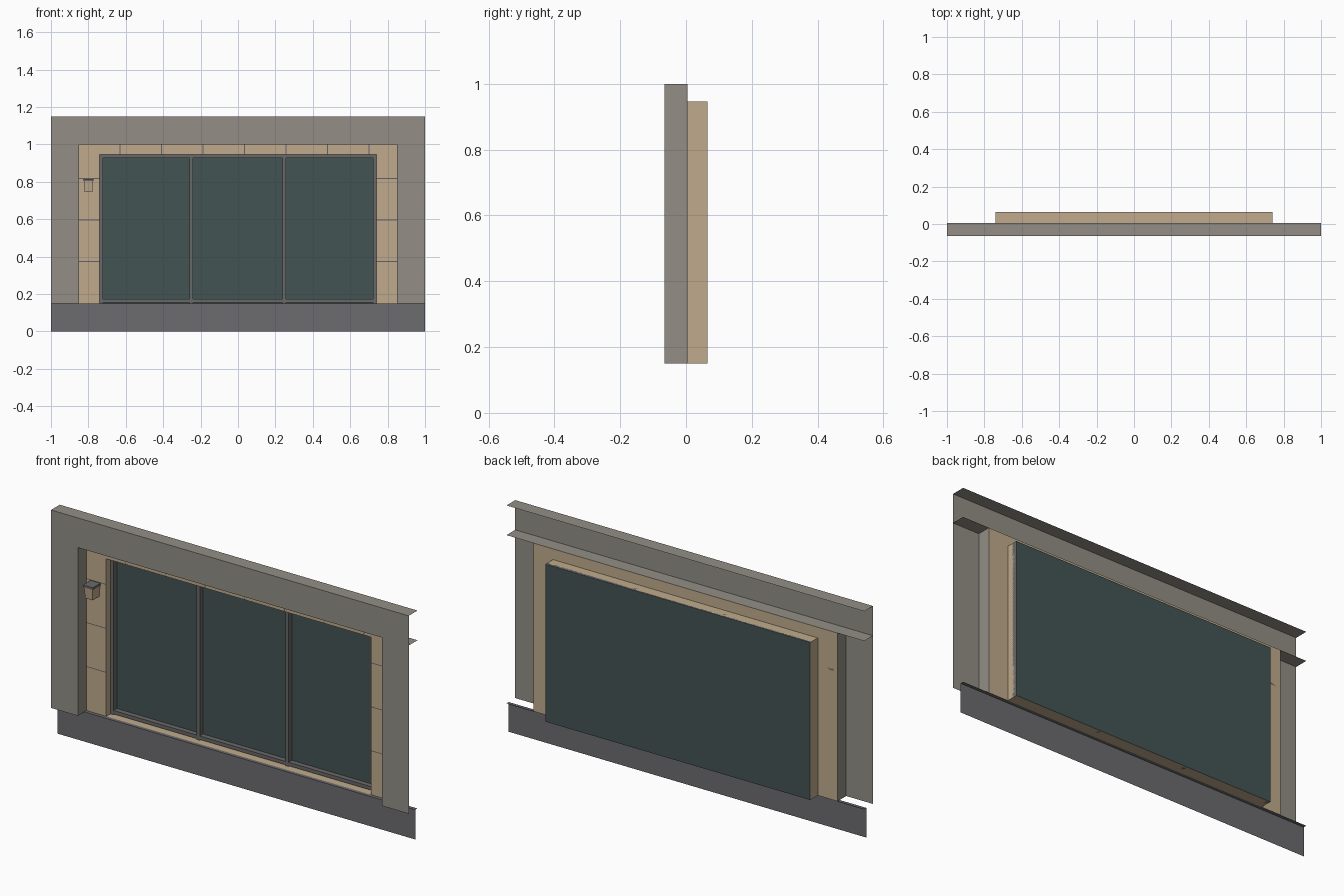
import bpy, bmesh

cube = bpy.data.objects.get("Cube")
if cube:
    bpy.data.objects.remove(cube)


def material(name, rgb):
    """Flat material from an sRGB colour (0-255)."""
    lin = [((c / 255 + 0.055) / 1.055) ** 2.4 for c in rgb] + [1]
    m = bpy.data.materials.new(name)
    m.use_nodes = True
    m.diffuse_color = lin
    bsdf = next(n for n in m.node_tree.nodes if n.type == 'BSDF_PRINCIPLED')
    bsdf.inputs["Base Color"].default_value = lin
    bsdf.inputs["Roughness"].default_value = 0.9
    return m


STONE = material("warm_grey_stone", (147, 143, 134))
PLINTH = material("plinth_grey", (108, 107, 110))
TAN = material("tan_cladding", (192, 171, 140))
GLASS = material("dark_teal_glass", (68, 84, 84))
FRAME = material("frame_grey", (106, 104, 104))
JOINT = material("joint_grey", (96, 96, 104))


def build(name, mat, fill):
    bm = bmesh.new()
    fill(bm)
    me = bpy.data.meshes.new(name)
    bm.to_mesh(me)
    bm.free()
    me.materials.append(mat)
    ob = bpy.data.objects.new(name, me)
    bpy.context.collection.objects.link(ob)
    return ob


def sheet(bm, lo, hi, facing):
    """Flat rectangle between two corners that share one coordinate."""
    axis = next(i for i in range(3) if lo[i] == hi[i])
    u, v = (axis + 1) % 3, (axis + 2) % 3
    corners = []
    for pu, pv in ((lo[u], lo[v]), (hi[u], lo[v]), (hi[u], hi[v]), (lo[u], hi[v])):
        p = [lo[axis]] * 3
        p[u], p[v] = pu, pv
        corners.append(bm.verts.new(p))
    bm.faces.new(corners if facing > 0 else corners[::-1])


def box(bm, lo, hi):
    verts = bmesh.ops.create_cube(bm, size=1)["verts"]
    for v in verts:
        v.co = [(a + b) / 2 + c * (b - a) for a, b, c in zip(lo, hi, v.co)]
    return verts


# Main levels of the bay
FRONT, WALL, BACK, BAND = -0.065, 0.005, 0.065, -0.0125
SILL, HEAD, TOP = 0.15, 1.0, 1.15
OPEN, WIN, WIN_TOP = 0.85, 0.74, 0.946


def portal(bm, y, outer, top, inner, head):
    """Front-facing sheet with a doorway-shaped opening."""
    sheet(bm, (-outer, y, SILL), (-inner, y, top), -1)
    sheet(bm, (inner, y, SILL), (outer, y, top), -1)
    sheet(bm, (-inner, y, head), (inner, y, top), -1)


# Stone surround with its reveals, top ledge and head ledge
def surround(bm):
    portal(bm, FRONT, 1, TOP, OPEN, HEAD)
    for s in (-1, 1):
        sheet(bm, (s * OPEN, FRONT, SILL), (s * OPEN, WALL, HEAD), -s)
    sheet(bm, (-1, FRONT, TOP), (1, WALL, TOP), 1)
    sheet(bm, (-1, FRONT, HEAD), (1, WALL, HEAD), -1)


# Plinth band with a narrow ledge
def plinth(bm):
    sheet(bm, (-1, BAND, 0), (1, BAND, SILL), -1)
    sheet(bm, (-1, BAND, SILL), (1, WALL, SILL), 1)


# Clad wall and the recess around the window
def cladding(bm):
    portal(bm, WALL, OPEN, HEAD, WIN, WIN_TOP)
    for s in (-1, 1):
        sheet(bm, (s * WIN, WALL, SILL), (s * WIN, BACK, WIN_TOP), -s)
    sheet(bm, (-WIN, WALL, WIN_TOP), (WIN, BACK, WIN_TOP), -1)
    sheet(bm, (-WIN, WALL, SILL), (WIN, BACK, SILL), 1)


# Thin joints between the cladding panels
def joints(bm):
    y, w, pitch = WALL - 0.001, 0.002, 0.222
    for i in range(3):
        z = 0.373 + i * pitch
        for x in (-OPEN, WIN):
            sheet(bm, (x, y, z - w), (x + OPEN - WIN, y, z + w), -1)
    for i in range(7):
        x = -0.631 + i * pitch
        sheet(bm, (x - w, y, WIN_TOP), (x + w, y, HEAD), -1)


# Window frame: border rails, stiles and two mullions
def window_frame(bm):
    near, far, w = 0.038, BACK - 0.001, 0.018
    for x in (-WIN, -0.258, 0.238, WIN - w):
        box(bm, (x, near, SILL), (x + w, far, WIN_TOP))
    for z in (SILL + 0.004, WIN_TOP - w):
        box(bm, (-WIN, near, z), (WIN, far, z + w))


def glazing(bm):
    sheet(bm, (-WIN, BACK, SILL), (WIN, BACK, WIN_TOP), -1)


# Wall lamp: tapered body below a flat cap
def lamp_body(bm):
    for v in box(bm, (-0.824, -0.053, 0.746), (-0.775, WALL, 0.803)):
        if v.co.z < 0.77:
            v.co.x = -0.8 + (v.co.x + 0.8) * 0.84
            v.co.y = max(v.co.y, -0.048)


def lamp_cap(bm):
    box(bm, (-0.827, -0.056, 0.803), (-0.772, WALL, 0.814))


build("stone_surround", STONE, surround)
build("plinth_band", PLINTH, plinth)
build("clad_wall", TAN, cladding)
build("panel_joints", JOINT, joints)
build("window_frame", FRAME, window_frame)
build("window_glass", GLASS, glazing)
build("lamp_body", TAN, lamp_body)
build("lamp_cap", FRAME, lamp_cap)
